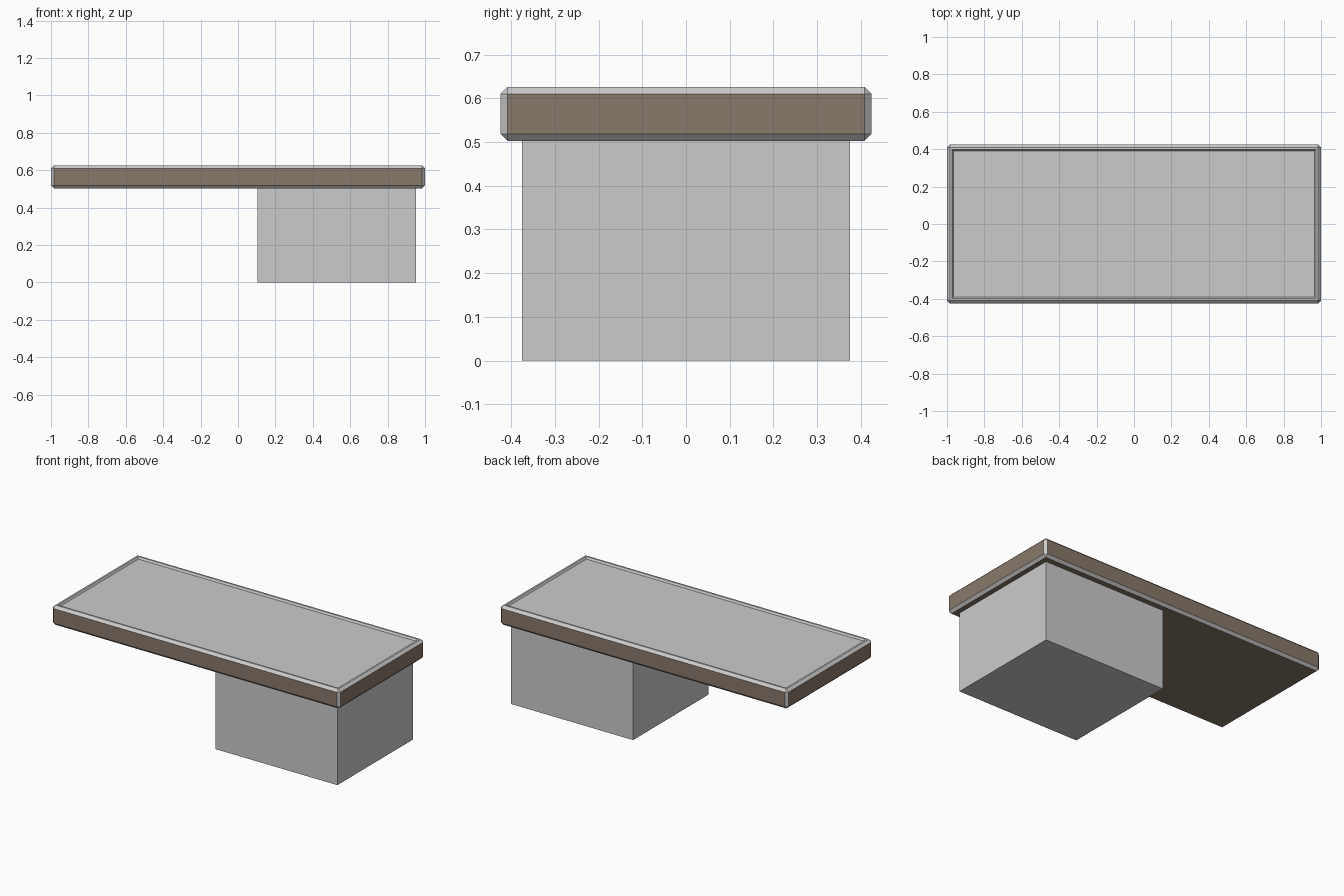
import bpy, bmesh

if "Cube" in bpy.data.objects:
    bpy.data.objects.remove(bpy.data.objects["Cube"])


def material(name, color):
    mat = bpy.data.materials.new(name)
    mat.diffuse_color = color
    mat.use_nodes = True
    mat.node_tree.nodes["Principled BSDF"].inputs["Base Color"].default_value = mat.diffuse_color
    return mat


def box(bm, lo, hi):
    bmesh.ops.create_cube(bm, size=1)
    for v in bm.verts:
        v.co = [(a + b) / 2 + c * (b - a) for a, b, c in zip(lo, hi, v.co)]


def finish(bm, name, mats=()):
    bmesh.ops.recalc_face_normals(bm, faces=bm.faces)
    mesh = bpy.data.meshes.new(name)
    bm.to_mesh(mesh)
    bm.free()
    for m in mats:
        mesh.materials.append(m)
    obj = bpy.data.objects.new(name, mesh)
    bpy.context.collection.objects.link(obj)
    return obj


grey = material("grey", (0.8, 0.8, 0.8, 1))
brown = material("brown", (0.25, 0.19, 0.145, 1))

# Offset support block
bm = bmesh.new()
box(bm, (0.105, -0.375, 0), (0.953, 0.375, 0.503))
finish(bm, "support_block")

# Table top: chamfered slab with brown faces and grey edges
bm = bmesh.new()
box(bm, (-1, -0.425, 0.503), (1, 0.425, 0.626))
bmesh.ops.bevel(bm, geom=bm.edges[:], offset=0.016, segments=1,
                affect='EDGES', profile=0.5)
bm.normal_update()
for f in bm.faces:
    n = f.normal
    flat = max(abs(n.x), abs(n.y), abs(n.z)) > 0.99
    f.material_index = 1 if flat and n.z < 0.9 else 0

# Raised rim around the shallow recessed panel
top = max(bm.faces, key=lambda f: f.calc_center_median().z)
bmesh.ops.inset_region(bm, faces=[top], thickness=0.016)
bmesh.ops.inset_region(bm, faces=[top], thickness=0.01, depth=-0.012)
finish(bm, "table_top", (grey, brown))
